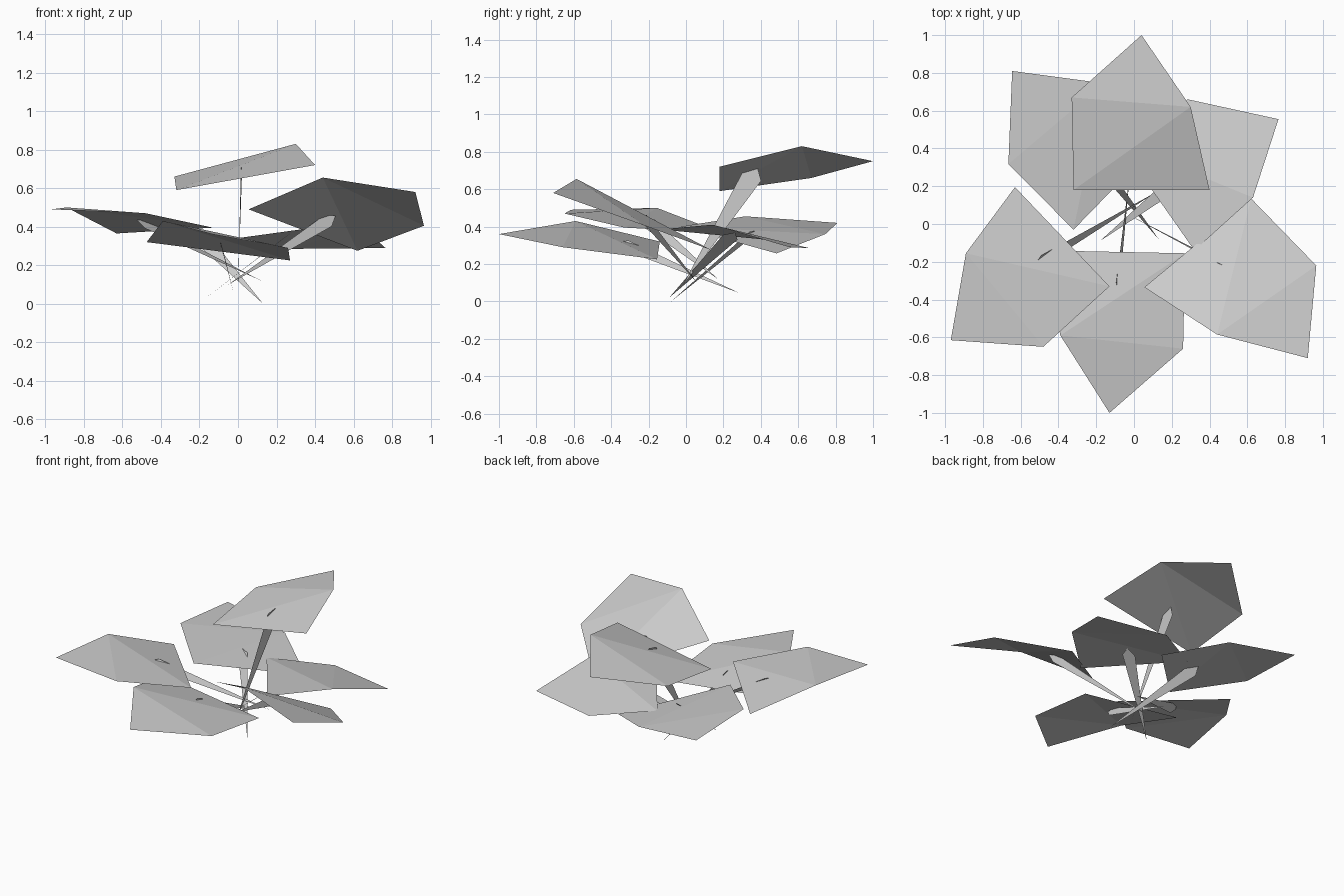
import bpy
import math
from mathutils import Vector

if "Cube" in bpy.data.objects:
    bpy.data.objects.remove(bpy.data.objects["Cube"], do_unlink=True)

# Single plain material shared by all parts
grey = bpy.data.materials.new("pale_grey")
grey.use_nodes = True
colour = (0.6, 0.6, 0.6, 1.0)
grey.diffuse_color = colour
grey.node_tree.nodes["Principled BSDF"].inputs["Base Color"].default_value = colour


def make_part(name, points, faces):
    """Create a flat shaded object from a few points."""
    mesh = bpy.data.meshes.new(name)
    mesh.from_pydata([tuple(p) for p in points], [], faces)
    mesh.materials.append(grey)
    mesh.update()
    part = bpy.data.objects.new(name, mesh)
    bpy.context.collection.objects.link(part)
    return part


def make_leaf(name, base_left, base_right, side_right, side_left, tip):
    """Broad five-sided blade, folded along one diagonal and across the shoulders."""
    points = [base_left, base_right, side_right, side_left, tip]
    make_part(name, points, [(0, 1, 2), (0, 2, 3), (3, 2, 4)])
    base = (Vector(base_left) + Vector(base_right)) / 2
    shoulder = (Vector(side_left) + Vector(side_right)) / 2
    return base.lerp(shoulder, 0.4)


def make_stem(name, root, end, width, roll):
    """Thin strip: pointed at the root, widest near the leaf, with a short tip."""
    root = Vector(root)
    axis = (end - root).normalized()
    end = end + axis * 0.03
    across = axis.cross(Vector((0, 0, 1))).normalized()
    upward = across.cross(axis)
    angle = math.radians(roll)
    half = (across * math.cos(angle) + upward * math.sin(angle)) * width / 2
    shoulder = end - axis * 0.05
    make_part(name, [root, shoulder + half, end, shoulder - half], [(0, 1, 2, 3)])


# Leaf corners: base left, base right, shoulder right, shoulder left, tip
leaves = {
    "back": [(-.32, .18, .59), (.4, .18, .72), (.3, .62, .83),
             (-.33, .67, .66), (.04, 1, .75)],
    "front": [(.27, -.155, .225), (-.474, -.14, .32), (-.39, -.59, .43),
              (.26, -.66, .29), (-.13, -1, .36)],
    "front_right": [(-.13, -.33, .395), (-.63, .195, .365), (-.48 - .41, -.155, .5),
                    (-.48, -.65, .47), (-.97, -.615, .49)],
    "front_left": [(.62, .135, .275), (.055, -.335, .49), (.44, -.585, .655),
                   (.965, -.22, .405), (.92, -.71, .58)],
    "back_left": [(-.08, .43, .33), (.32, -.14, .385), (.63, .14, .41),
                  (.285, .66, .285), (.765, .555, .29)],
    "back_right": [(-.32, -.03, .4), (.18, .484, .257), (-.16, .745, .36),
                   (-.665, .317, .455), (-.645, .81, .42)],
}

# Stem root position, width and roll about its own axis
stems = {
    "back": ((0, -.02, .08), .11, 90),
    "front": ((-.02, .285, .045), .06, 70),
    "front_right": ((.12, .17, .12), .07, 45),
    "front_left": ((-.05, .06, .1), .07, 80),
    "back_left": ((-.18, -.09, .02), .09, 20),
    "back_right": ((.13, -.08, 0), .08, 45),
}

for side, corners in leaves.items():
    joint = make_leaf("leaf_" + side, *corners)
    root, width, roll = stems[side]
    make_stem("stem_" + side, root, joint, width, roll)
